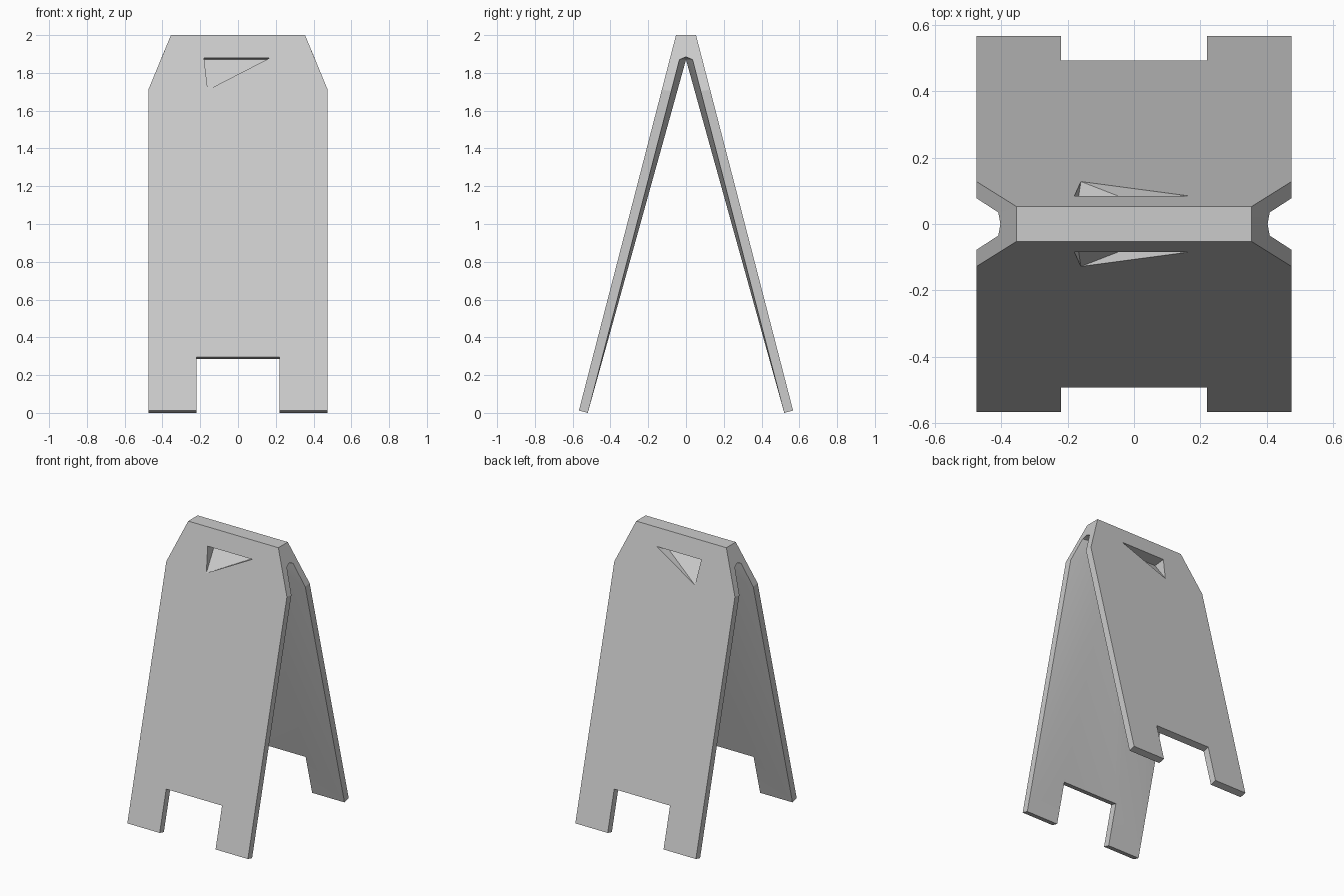
import bpy
import bmesh

cube = bpy.data.objects.get("Cube")
if cube:
    bpy.data.objects.remove(cube)

# One plain grey for the whole board
grey = bpy.data.materials.new("plain_grey")
grey.use_nodes = True
colour = (0.6, 0.6, 0.6, 1)
grey.diffuse_color = colour
for node in grey.node_tree.nodes:
    if node.type == 'BSDF_PRINCIPLED':
        node.inputs["Base Color"].default_value = colour


def outer_y(z):
    return -0.053 - (2 - z) * 0.2586


def inner_y(z):
    return -0.52 + z * 0.2594


bm = bmesh.new()


def vert(x, y, z):
    return bm.verts.new((x, y, z))


def outer(x, z):
    return vert(x, outer_y(z), z)


def inner(x, z):
    return vert(x, inner_y(z), z)


# Front leaf outline, one side at a time: foot, shoulder, top, notch
sides = []
for s in (-1, 1):
    sides.append(dict(
        foot=outer(s * 0.475, 0.012), shoulder=outer(s * 0.475, 1.71),
        top=outer(s * 0.355, 2), slot_foot=outer(s * 0.22, 0.012),
        slot_top=outer(s * 0.22, 0.296),
        foot_in=inner(s * 0.475, 0), shoulder_in=inner(s * 0.475, 1.705),
        top_in=inner(s * 0.409, 1.87), slot_foot_in=inner(s * 0.22, 0),
        slot_top_in=inner(s * 0.22, 0.284),
        ridge=vert(s * 0.355, 0, 2), arch=vert(s * 0.403, 0, 1.885)))
left, right = sides

# Triangular grip recess, narrowing to a line between the two leaves
grip_l, grip_r, grip_low = outer(-0.18, 1.88), outer(0.17, 1.88), outer(-0.16, 1.71)
deep_l, deep_r = vert(-0.18, 0, 1.87), vert(0.17, 0, 1.87)

# Outside face with the grip opening
names = ("slot_top", "slot_foot", "foot", "shoulder", "top")
outline = [left[n] for n in names] + [right[n] for n in reversed(names)]
edges = []
for loop in (outline, [grip_l, grip_r, grip_low]):
    for a, b in zip(loop, loop[1:] + loop[:1]):
        edges.append(bm.edges.new((a, b)))
bmesh.ops.triangle_fill(bm, edges=edges, use_beauty=True, normal=(0, -1, 0))

# Edges of the board, shoulder cut and inside face
for p, deep in ((left, deep_l), (right, deep_r)):
    for a, b in (("slot_top", "slot_foot"), ("slot_foot", "foot"), ("foot", "shoulder")):
        bm.faces.new((p[a], p[b], p[b + "_in"], p[a + "_in"]))
    bm.faces.new([p[n] for n in ("shoulder", "top", "ridge", "arch", "top_in", "shoulder_in")])
    bm.faces.new((p["top_in"], p["arch"], deep))
    bm.faces.new((p["shoulder_in"], p["top_in"], deep))
    bm.faces.new((p["foot_in"], p["shoulder_in"], deep))
    bm.faces.new((p["slot_top_in"], p["foot_in"], deep))
    bm.faces.new((p["slot_foot_in"], p["foot_in"], p["slot_top_in"]))

# Middle of the inside, notch ceiling and top strip
bm.faces.new((left["slot_top_in"], deep_l, deep_r, right["slot_top_in"]))
bm.faces.new((left["slot_top"], right["slot_top"], right["slot_top_in"], left["slot_top_in"]))
bm.faces.new((left["top"], right["top"], right["ridge"], left["ridge"]))

# Recess walls
bm.faces.new((grip_l, grip_r, deep_r, deep_l))
bm.faces.new((grip_low, grip_r, deep_r))
bm.faces.new((grip_low, deep_r, deep_l))
bm.faces.new((grip_low, deep_l, grip_l))
bmesh.ops.recalc_face_normals(bm, faces=bm.faces[:])

# Make sure the outside face looks forward
bm.faces.ensure_lookup_table()
front = next(f for f in left["foot"].link_faces if abs(f.normal.y) > 0.9)
if front.normal.y > 0:
    bmesh.ops.reverse_faces(bm, faces=bm.faces[:])

mesh = bpy.data.meshes.new("folding_board")
bm.to_mesh(mesh)
bm.free()
mesh.materials.append(grey)
board = bpy.data.objects.new("folding_board", mesh)
bpy.context.collection.objects.link(board)

for ob in bpy.context.selected_objects:
    ob.select_set(False)
board.select_set(True)
bpy.context.view_layer.objects.active = board
bpy.ops.object.shade_smooth_by_angle(angle=0.35)

# Back leaf
mirror = board.modifiers.new("back_leaf", 'MIRROR')
mirror.use_axis = (False, True, False)
mirror.merge_threshold = 0.001
